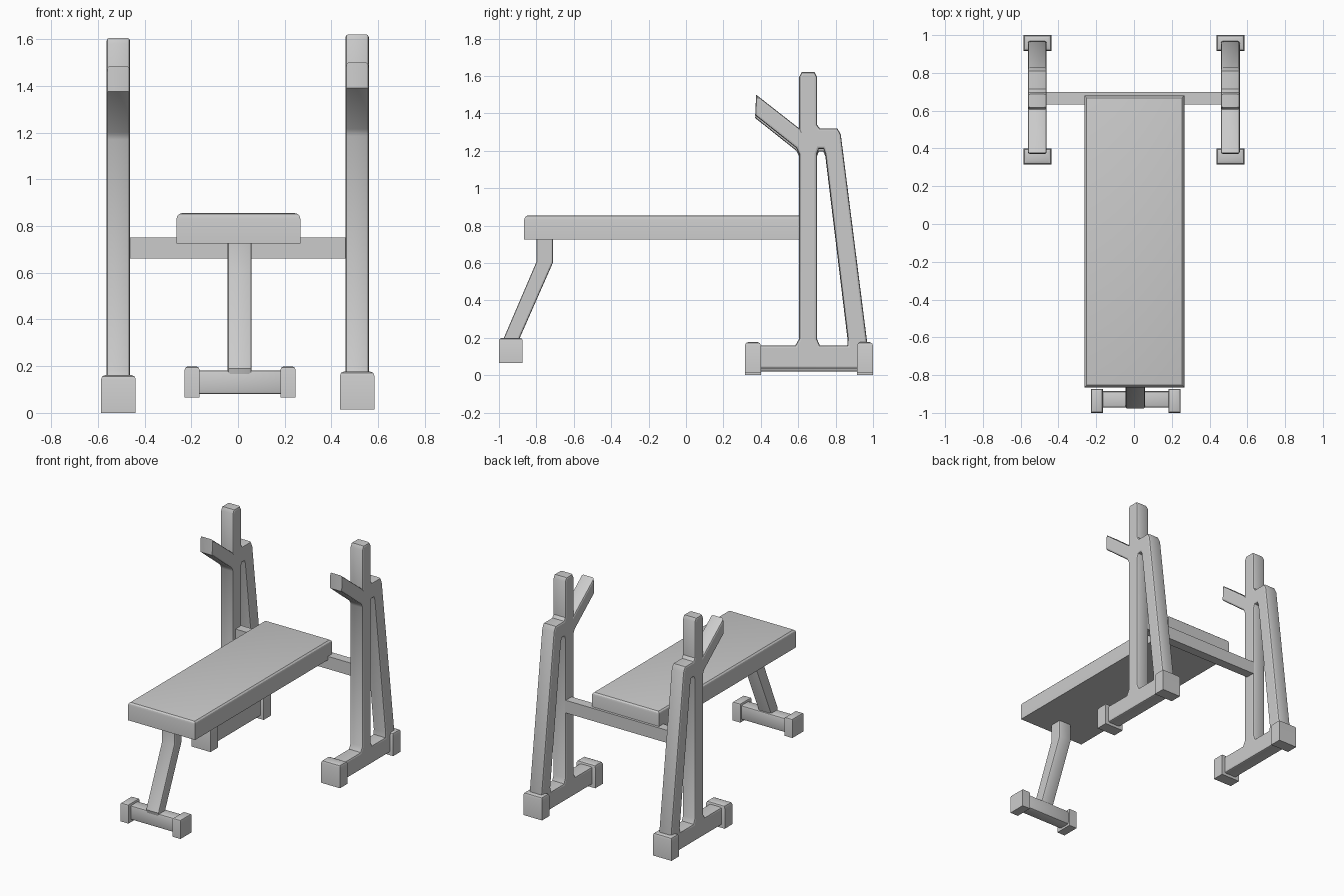
import bpy, bmesh
from math import pi
from mathutils import Vector

if "Cube" in bpy.data.objects:
    bpy.data.objects.remove(bpy.data.objects["Cube"])


def box(name, lo, hi, bevel=0.0, segments=2, top_only=True):
    """Box between two corners, with rounded top (or all) edges."""
    lo, hi = Vector(lo), Vector(hi)
    bm = bmesh.new()
    bmesh.ops.create_cube(bm, size=1)
    for v in bm.verts:
        v.co = Vector(c * s for c, s in zip(v.co, hi - lo)) + (lo + hi) / 2
    if bevel:
        edges = [e for e in bm.edges
                 if not top_only or all(v.co.z > hi.z - 1e-4 for v in e.verts)]
        bmesh.ops.bevel(bm, geom=edges, offset=bevel, segments=segments,
                        profile=0.5, affect='EDGES')
    me = bpy.data.meshes.new(name)
    bm.to_mesh(me)
    bm.free()
    ob = bpy.data.objects.new(name, me)
    bpy.context.collection.objects.link(ob)
    return ob


def side_profile(name, loops, x, z, width, bevel):
    """Extrude (y, z) outlines sideways along x with chamfered edges."""
    cu = bpy.data.curves.new(name, 'CURVE')
    cu.dimensions = '2D'
    cu.fill_mode = 'BOTH'
    cu.extrude = width / 2 - bevel
    cu.bevel_depth = bevel
    cu.bevel_resolution = 1
    cu.offset = -bevel
    for pts in loops:
        sp = cu.splines.new('POLY')
        sp.points.add(len(pts) - 1)
        for p, (a, b) in zip(sp.points, pts):
            p.co = (a, b, 0, 1)
        sp.use_cyclic_u = True
    ob = bpy.data.objects.new(name, cu)
    bpy.context.collection.objects.link(ob)
    ob.rotation_euler = (pi / 2, 0, pi / 2)
    ob.location = (x, 0, z)
    bpy.ops.object.select_all(action='DESELECT')
    ob.select_set(True)
    bpy.context.view_layer.objects.active = ob
    bpy.ops.object.convert(target='MESH')
    return bpy.context.view_layer.objects.active


# Upright frame outline: base rail, rear brace, post and bar hook
frame = [(0.36, 0.02), (0.95, 0.02), (0.97, 0.15), (0.828, 1.27), (0.81, 1.305),
         (0.715, 1.305), (0.70, 1.325), (0.70, 1.58), (0.687, 1.605),
         (0.618, 1.605), (0.605, 1.58), (0.605, 1.305), (0.375, 1.485),
         (0.37, 1.375), (0.59, 1.2), (0.605, 1.17), (0.605, 0.18),
         (0.585, 0.145), (0.36, 0.145)]
# Opening between post and brace
gap = [(0.70, 1.17), (0.71, 1.195), (0.735, 1.195), (0.745, 1.17),
       (0.865, 0.18), (0.862, 0.145), (0.715, 0.145), (0.70, 0.18)]

# The right side stands slightly higher than the left
for side, x, z in (("left", -0.512, 0.0), ("right", 0.51, 0.015)):
    side_profile(f"{side}_upright", [frame, gap], x, z, 0.1, 0.012)
    for end, y0, y1 in (("front", 0.315, 0.40), ("rear", 0.915, 1.0)):
        box(f"{side}_{end}_foot", (x - 0.074, y0, z), (x + 0.074, y1, z + 0.162), 0.018)

# Crossbar joining the uprights
box("crossbar", (-0.48, 0.632, 0.66), (0.48, 0.698, 0.75))

# Padded seat
box("seat", (-0.263, -0.865, 0.725), (0.267, 0.68, 0.855), 0.024, 3)

# Bent front leg
side_profile("front_leg", [[(-0.80, 0.74), (-0.71, 0.74), (-0.71, 0.605),
             (-0.895, 0.185), (-0.905, 0.12), (-0.96, 0.12), (-0.978, 0.19),
             (-0.80, 0.605)]], 0.007, 0, 0.102, 0.01)

# Front foot bar with end caps
box("front_foot_bar", (-0.19, -0.972, 0.08), (0.21, -0.885, 0.182), 0.012, top_only=False)
for name, x0, x1 in (("left", -0.228, -0.165), ("right", 0.182, 0.246)):
    box(f"front_{name}_foot_cap", (x0, -1.0, 0.065), (x1, -0.873, 0.198), 0.012)

# Smooth the rounded edges
bpy.ops.object.select_all(action='SELECT')
bpy.ops.object.shade_smooth_by_angle(angle=pi / 6)
